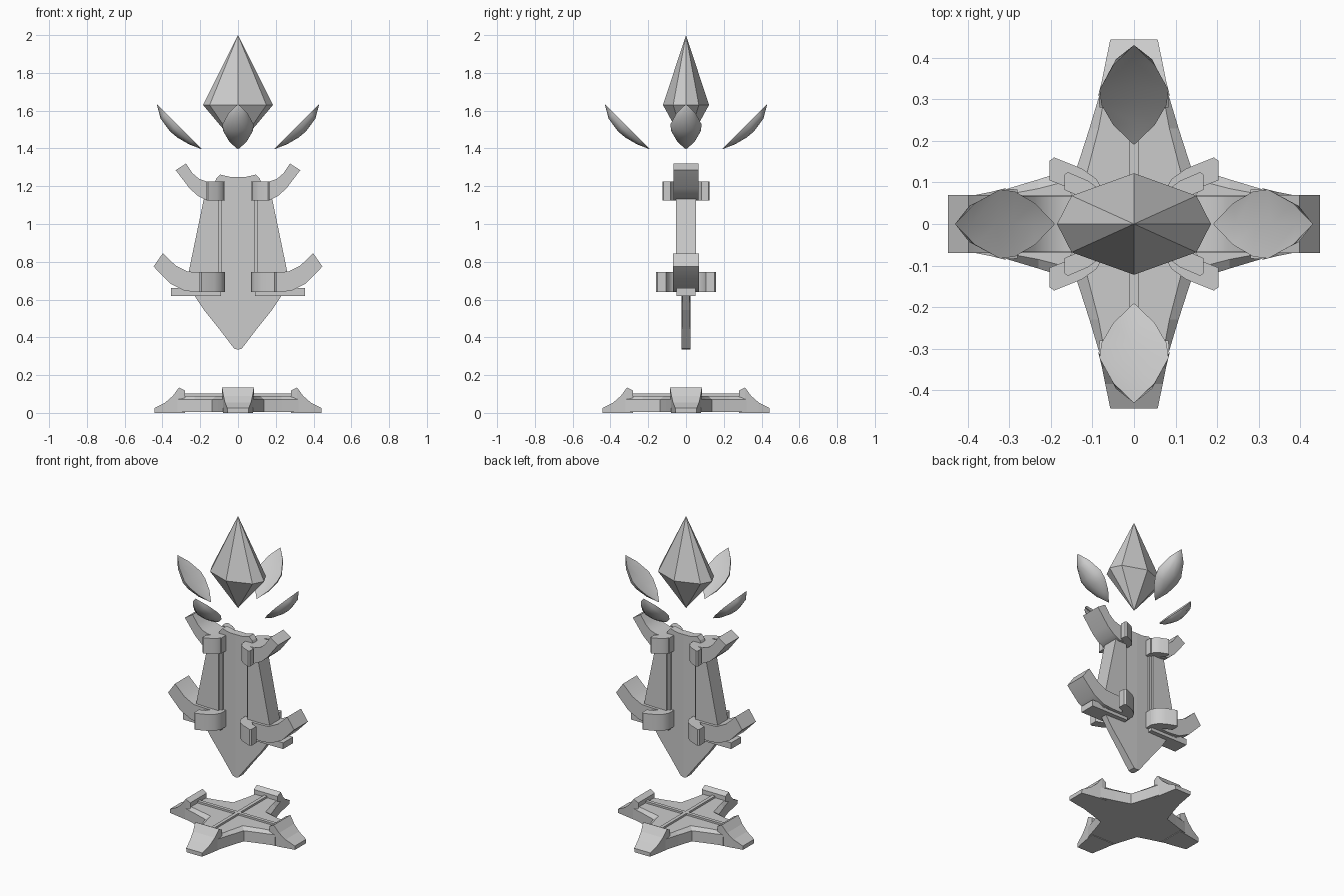
import bpy, bmesh, math
from mathutils import Vector

cube = bpy.data.objects.get("Cube")
if cube:
    bpy.data.objects.remove(cube, do_unlink=True)

stone = bpy.data.materials.new("stone grey")
stone.use_nodes = True
GREY = (0.6, 0.6, 0.6, 1)
stone.diffuse_color = GREY
bsdf = stone.node_tree.nodes["Principled BSDF"]
bsdf.inputs["Base Color"].default_value = GREY
bsdf.inputs["Roughness"].default_value = 0.8


def finish(name, bm, mirror=(False, False), smooth=None, turn=0):
    """Turn a bmesh into a named object with optional mirror and smoothing."""
    bmesh.ops.recalc_face_normals(bm, faces=bm.faces)
    me = bpy.data.meshes.new(name)
    bm.to_mesh(me)
    bm.free()
    me.materials.append(stone)
    if smooth:
        me.shade_smooth()
        me.set_sharp_from_angle(angle=math.radians(smooth))
    ob = bpy.data.objects.new(name, me)
    bpy.context.collection.objects.link(ob)
    ob.rotation_euler.z = turn
    if any(mirror):
        mod = ob.modifiers.new("mirror", 'MIRROR')
        mod.use_axis = (mirror[0], mirror[1], False)
        mod.use_mirror_merge = False
    return ob


def prism(outline, lo, hi, plane="xz"):
    """Extrude an outline along y (xz plane) or z (xy plane)."""
    bm = bmesh.new()
    put = (lambda a, b, c: (a, c, b)) if plane == "xz" else (lambda a, b, c: (a, b, c))
    face = bm.faces.new([bm.verts.new(put(a, b, lo)) for a, b in outline])
    ext = bmesh.ops.extrude_face_region(bm, geom=[face])
    move = Vector(put(0, 0, hi - lo))
    for v in ext["geom"]:
        if isinstance(v, bmesh.types.BMVert):
            v.co += move
    return bm


def loft(rings):
    """Skin equal-sized rings of points and cap both ends."""
    bm = bmesh.new()
    rows = [[bm.verts.new(p) for p in r] for r in rings]
    n = len(rows[0])
    for a, b in zip(rows, rows[1:]):
        for i in range(n):
            j = (i + 1) % n
            bm.faces.new((a[i], a[j], b[j], b[i]))
    bm.faces.new(rows[0])
    bm.faces.new(rows[-1])
    return bm


# Crystal: flat eight-sided double pyramid
bm = bmesh.new()
waist = [(.185, 0), (.15, .068), (0, .122), (-.15, .068),
         (-.185, 0), (-.15, -.068), (0, -.122), (.15, -.068)]
ring = [bm.verts.new((x, y, 1.63)) for x, y in waist]
top, low = bm.verts.new((0, 0, 2)), bm.verts.new((0, 0, 1.41))
for i in range(8):
    bm.faces.new((ring[i], ring[(i + 1) % 8], top))
    bm.faces.new((ring[(i + 1) % 8], ring[i], low))
finish("crystal", bm)

# Petals: four leaf-shaped shells, rounded outside and slightly dished inside
start, end = Vector((.19, 0, 1.395)), Vector((.43, 0, 1.635))
out = Vector((1, 0, -1)).normalized()
for k, side in enumerate(("left", "back", "right", "front")):
    bm = bmesh.new()
    a, b = bm.verts.new(start), bm.verts.new(end)
    rows = []
    for t, w, d in ((.2, .05, .03), (.4, .078, .048), (.55, .083, .053), (.8, .05, .04)):
        c = start.lerp(end, t)
        arc = [c + Vector((0, w * math.cos(u * math.pi / 6), 0)) + out * d * math.sin(u * math.pi / 6)
               for u in range(7)]
        rows.append([bm.verts.new(p) for p in arc + [c + out * .01]])
    for i in range(8):
        j = (i + 1) % 8
        bm.faces.new((a, rows[0][i], rows[0][j]))
        bm.faces.new((b, rows[-1][j], rows[-1][i]))
        for r, s in zip(rows, rows[1:]):
            bm.faces.new((r[i], s[i], s[j], r[j]))
    finish(side + "_petal", bm, smooth=45, turn=k * math.pi / 2)

# Central blade: thin pointed plate with a faint middle fold
half = [(0, 1.25), (.045, 1.25), (.095, 1.262), (.115, 1.24), (.16, 1.12),
        (.23, .62), (.18, .545), (.1, .445), (.02, .34), (0, .335)]
bm = prism(half, -.025, .025)
for v in bm.verts:
    v.co.y *= 1 - v.co.x
finish("central_blade", bm, (True, False))

# Side panels with their narrow inner rails and lower ledges
panel = [(.102, 1.2), (.167, 1.2), (.283, .64), (.102, .64)]
finish("side_panels", prism(panel, -.052, .052), (True, False))
rail = [(.088, 1.2), (.102, 1.2), (.102, .64), (.088, .64)]
finish("inner_rails", prism(rail, -.036, .036), (True, False))
ledge = [(.09, .62), (.355, .62), (.355, .66), (.09, .66)]
finish("lower_ledges", prism(ledge, -.05, .05), (True, False))

# Upward-curving arms
upper = [(.07, 1.125), (.165, 1.125), (.21, 1.147), (.255, 1.187), (.33, 1.285),
         (.275, 1.32), (.24, 1.268), (.205, 1.238), (.165, 1.225), (.07, 1.225)]
finish("upper_arms", prism(upper, -.067, .067), (True, False), smooth=35)
lower = [(.07, .64), (.22, .64), (.285, .647), (.36, .685), (.447, .775),
         (.398, .845), (.33, .78), (.265, .748), (.2, .745), (.07, .745)]
finish("lower_arms", prism(lower, -.07, .07), (True, False), smooth=35)

# Clasps curling outward on both faces, one pair of sizes
clasp = [(.07, .03), (.072, .075), (.09, .108), (.125, .133), (.192, .16), (.203, .152),
         (.203, .105), (.165, .09), (.145, .065), (.14, .03)]
finish("lower_clasps", prism(clasp, .64, .745, "xy"), (True, True), smooth=35)
small = [(.07 + (x - .07) * .73, y * .78) for x, y in clasp]
finish("upper_clasps", prism(small, 1.125, 1.225, "xy"), (True, True), smooth=35)

# Base: four-armed star with a chamfered top
arm = [(.32, -.08), (.32, .08), (.23, .107)]
inner_arm = [(.31, -.07), (.31, .07), (.23, .085)]


def star(points, valley):
    res = []
    for k in range(4):
        c, s = round(math.cos(k * math.pi / 2)), round(math.sin(k * math.pi / 2))
        x, y = points[2]
        for px, py in [(x, -y)] + points + [(valley, valley)]:
            res.append((px * c - py * s, px * s + py * c))
    return res


wide, narrow = star(arm, .137), star(inner_arm, .115)
finish("base_star", loft([[(x, y, .004) for x, y in wide],
                          [(x, y, .072) for x, y in wide],
                          [(x, y, .09) for x, y in narrow]]))

# Thin crossing ridges on the base
for k, name in enumerate(("cross_ridge", "long_ridge")):
    strip = [(-.3, -.011), (.3, -.011), (.3, .011), (-.3, .011)]
    finish(name, prism(strip, .08, .102, "xy"), turn=k * math.pi / 2)

# Feet: raised at the heel and sloping outward to a thin toe
for k, side in enumerate(("left", "back", "right", "front")):
    rings = []
    for r, z, wt, wb in ((.28, .118, .083, .08), (.312, .135, .085, .078),
                         (.345, .09, .077, .073), (.385, .055, .069, .066), (.443, .025, .057, .055)):
        rings.append([(r, -wb, 0), (r, wb, 0), (r, wt, z), (r, -wt, z)])
    finish(side + "_foot", loft(rings), turn=k * math.pi / 2)
